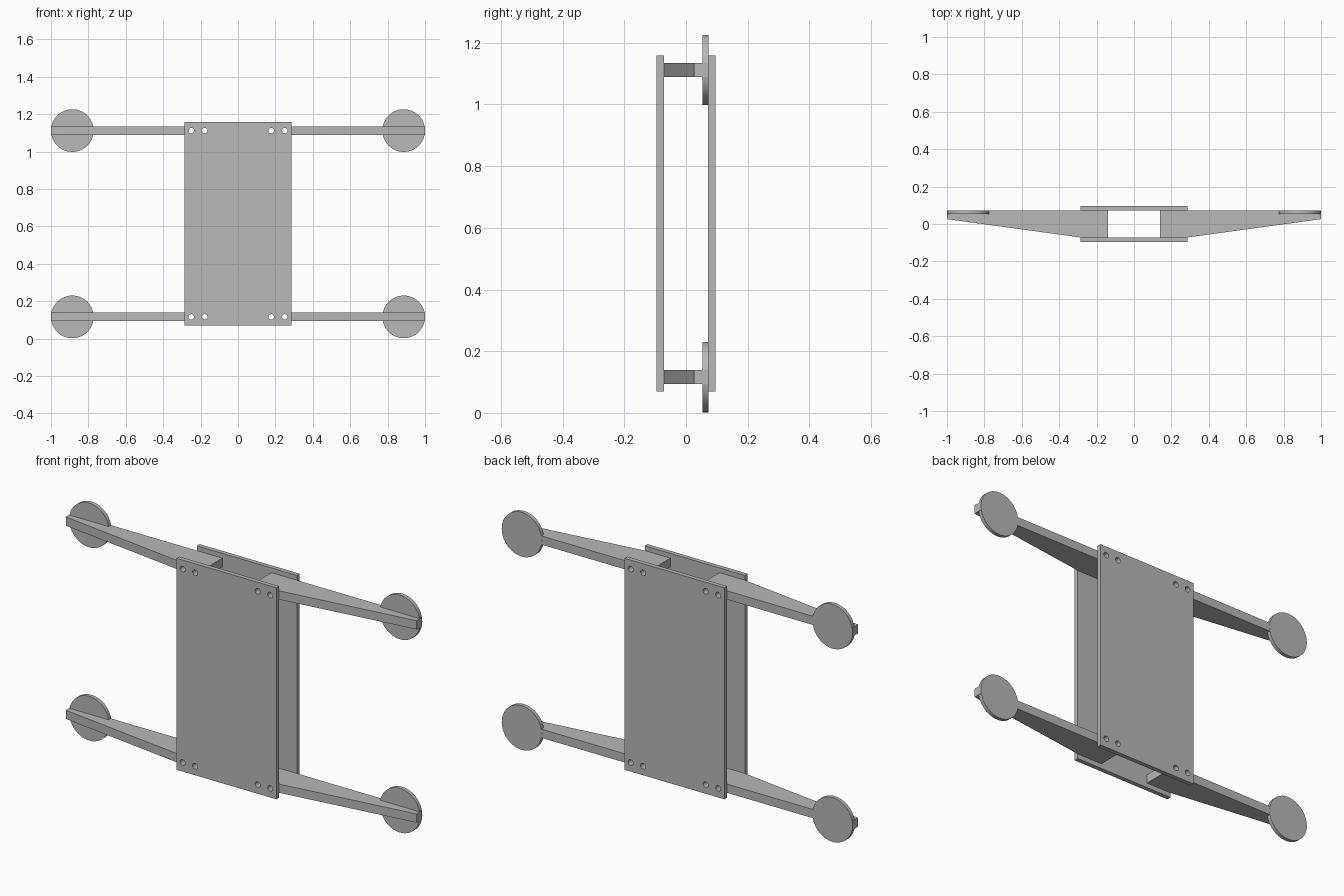
import bpy
import bmesh
from math import radians
from mathutils import Matrix, Vector

default = bpy.data.objects.get("Cube")
if default:
    bpy.data.objects.remove(default, do_unlink=True)

grey = bpy.data.materials.new("plain grey")
grey.use_nodes = True
colour = (0.48, 0.48, 0.48, 1)
grey.diffuse_color = colour
grey.node_tree.nodes["Principled BSDF"].inputs["Base Color"].default_value = colour

ARM_Z = (0.116, 1.112)      # heights of the two arm pairs
HOLE_X = (0.178, 0.25)
INNER, OUTER = 0.072, 0.095  # plate faces, front and back
MOTOR_R = 0.114


def finish(bm, name):
    bmesh.ops.recalc_face_normals(bm, faces=bm.faces)
    mesh = bpy.data.meshes.new(name)
    bm.to_mesh(mesh)
    bm.free()
    mesh.materials.append(grey)
    obj = bpy.data.objects.new(name, mesh)
    bpy.context.collection.objects.link(obj)
    return obj


def add_cylinder(bm, x, z, y0, y1, radius, segments):
    turn = Matrix.Translation((x, (y0 + y1) / 2, z)) @ Matrix.Rotation(radians(90), 4, 'X')
    bmesh.ops.create_cone(bm, cap_ends=True, segments=segments, radius1=radius,
                          radius2=radius, depth=y1 - y0, matrix=turn)


def smooth(obj):
    bpy.ops.object.select_all(action='DESELECT')
    obj.select_set(True)
    bpy.context.view_layer.objects.active = obj
    bpy.ops.object.shade_smooth_by_angle(angle=radians(30))


# Bolt hole cutter
bm = bmesh.new()
for z in ARM_Z:
    for side in (-1, 1):
        for x in HOLE_X:
            add_cylinder(bm, side * x, z, -0.2, 0.2, 0.0145, 24)
cutter = finish(bm, "bolt_hole_cutter")
cutter.hide_render = True


def drill(obj):
    mod = obj.modifiers.new("bolt holes", 'BOOLEAN')
    mod.object = cutter
    mod.operation = 'DIFFERENCE'
    mod.solver = 'EXACT'
    bpy.context.view_layer.objects.active = obj
    bpy.ops.object.modifier_apply(modifier=mod.name)
    smooth(obj)


# Front and back plates
for name, side in (("front_plate", -1), ("back_plate", 1)):
    bm = bmesh.new()
    place = Matrix.Translation((0, side * (INNER + OUTER) / 2, 0.614))
    size = Matrix.Diagonal((0.57, OUTER - INNER, 1.09, 1))
    bmesh.ops.create_cube(bm, size=1, matrix=place @ size)
    drill(finish(bm, name))

# Tapered arms with a motor disc at each tip
profile = [(0.14, -INNER), (0.285, -INNER), (1, 0.026), (1, INNER), (0.14, INNER)]
for level, z in zip(("lower", "upper"), ARM_Z):
    for label, side in (("right", -1), ("left", 1)):
        bm = bmesh.new()
        face = bm.faces.new([bm.verts.new((side * x, y, z - 0.0225)) for x, y in profile])
        top = bmesh.ops.extrude_face_region(bm, geom=[face])["geom"]
        bmesh.ops.translate(bm, vec=Vector((0, 0, 0.045)),
                            verts=[v for v in top if isinstance(v, bmesh.types.BMVert)])
        drill(finish(bm, f"{level}_{label}_arm"))

        bm = bmesh.new()
        add_cylinder(bm, side * (1 - MOTOR_R), z, 0.053, INNER + 0.0005, MOTOR_R, 64)
        smooth(finish(bm, f"{level}_{label}_motor_disc"))

# The cutter is no longer needed
bpy.data.objects.remove(cutter, do_unlink=True)
